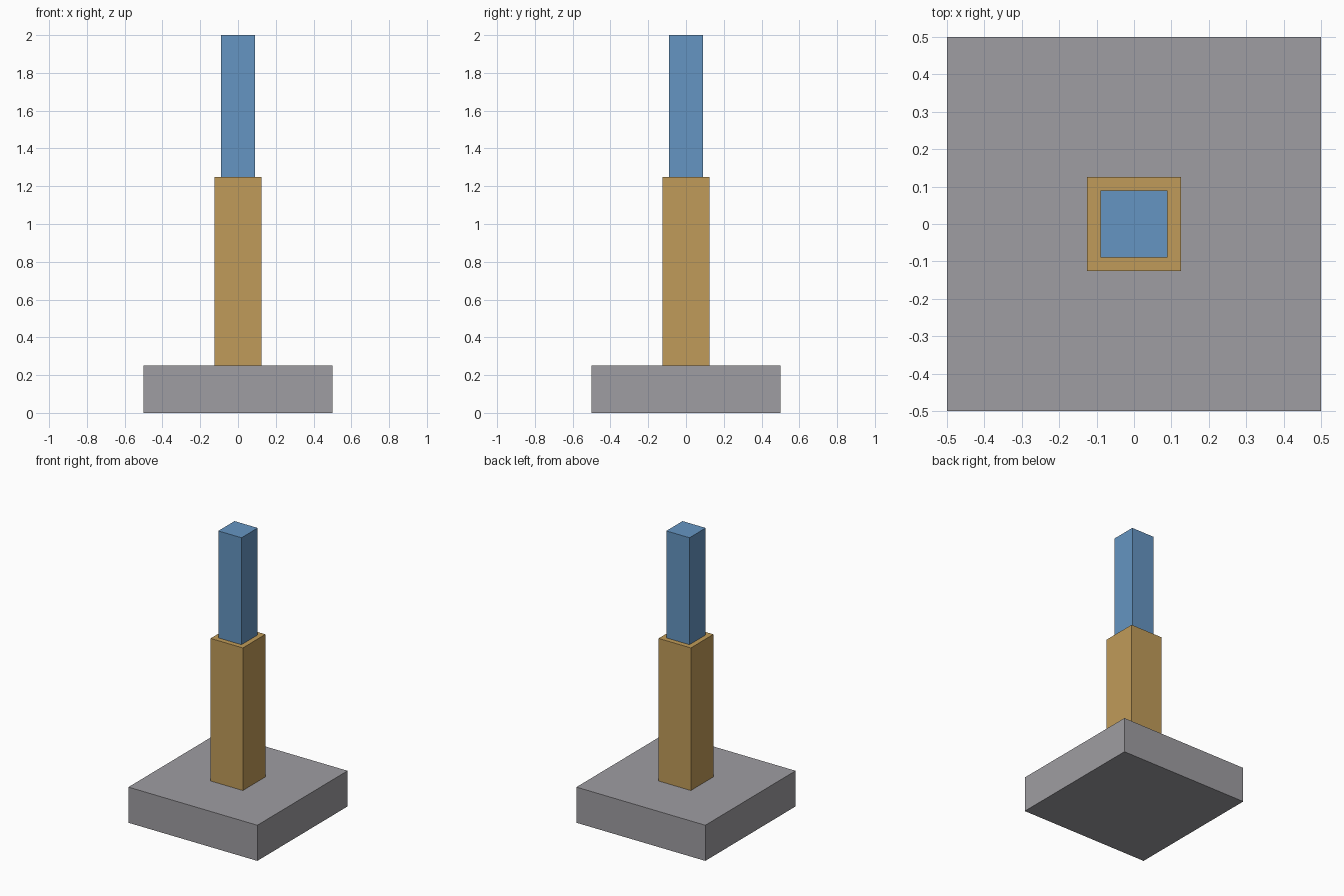
import bpy

if "Cube" in bpy.data.objects:
    bpy.data.objects.remove(bpy.data.objects["Cube"])


def box(name, width, z0, z1, color):
    """Square block centred on the z axis, from z0 to z1."""
    bpy.ops.mesh.primitive_cube_add(size=1, location=(0, 0, (z0 + z1) / 2))
    obj = bpy.context.object
    obj.name = name
    obj.scale = (width, width, z1 - z0)
    bpy.ops.object.transform_apply(location=False, rotation=False, scale=True)
    mat = bpy.data.materials.new(name + "_material")
    mat.diffuse_color = color
    mat.use_nodes = True
    mat.node_tree.nodes["Principled BSDF"].inputs["Base Color"].default_value = mat.diffuse_color
    obj.data.materials.append(mat)
    return obj


# Square foundation slab
box("base", 1.0, 0.0, 0.25, (0.345, 0.338, 0.36, 1))
# Thick lower post
box("lower_post", 0.25, 0.25, 1.25, (0.53, 0.33, 0.10, 1))
# Thinner upper post
box("upper_post", 0.18, 1.25, 2.0, (0.13, 0.30, 0.54, 1))
